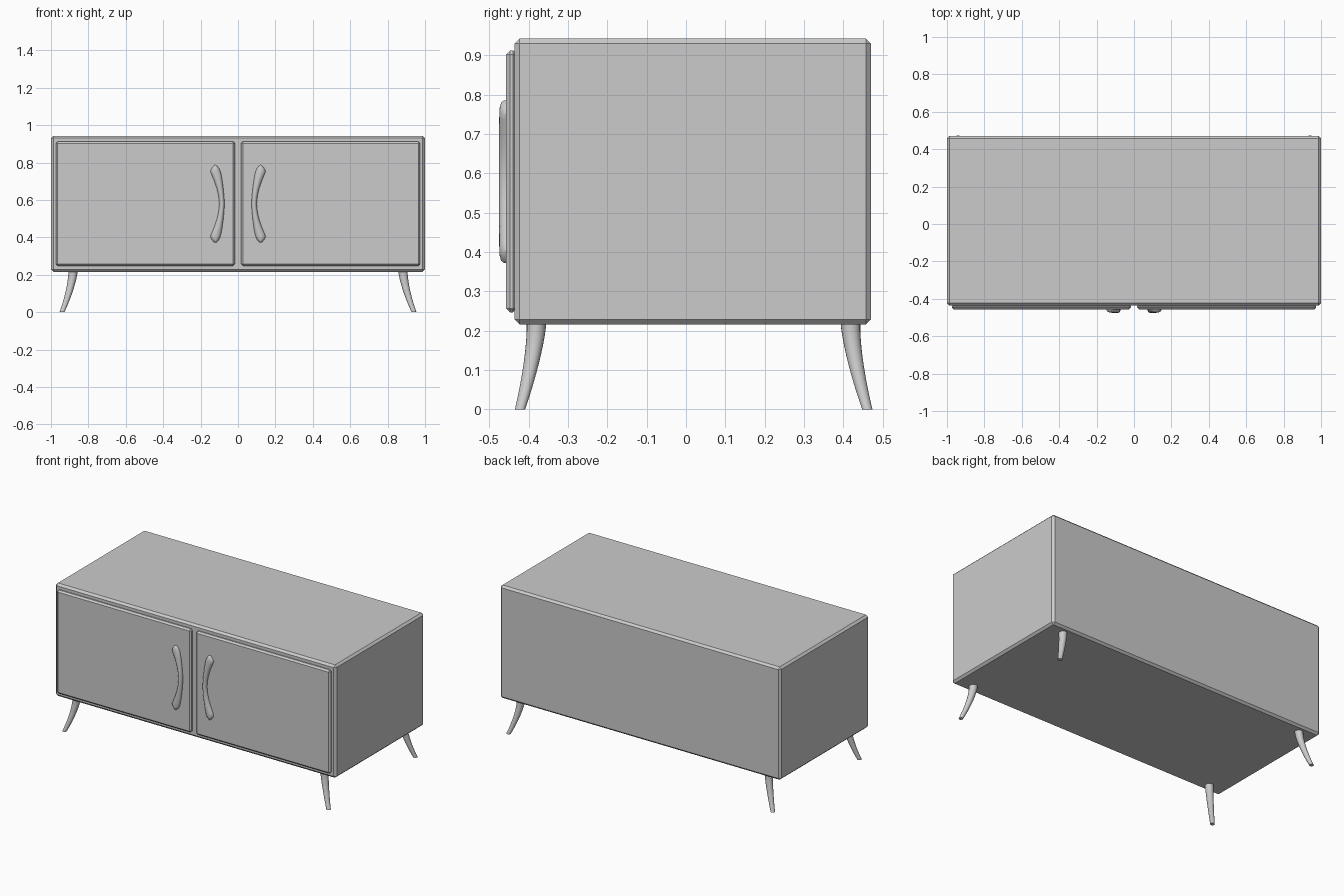
import bpy, bmesh, math

if "Cube" in bpy.data.objects:
    bpy.data.objects.remove(bpy.data.objects["Cube"])


def finish(name, bm, smooth=False):
    bmesh.ops.recalc_face_normals(bm, faces=bm.faces)
    mesh = bpy.data.meshes.new(name)
    bm.to_mesh(mesh)
    bm.free()
    obj = bpy.data.objects.new(name, mesh)
    bpy.context.collection.objects.link(obj)
    if smooth:
        bpy.ops.object.select_all(action='DESELECT')
        obj.select_set(True)
        bpy.context.view_layer.objects.active = obj
        bpy.ops.object.shade_smooth_by_angle(angle=math.radians(40))
    return obj


def box(name, lo, hi, bevel):
    bm = bmesh.new()
    bmesh.ops.create_cube(bm, size=1)
    for v in bm.verts:
        v.co = [(a + b) / 2 + c * (b - a) for a, b, c in zip(lo, hi, v.co)]
    obj = finish(name, bm)
    mod = obj.modifiers.new("bevel", 'BEVEL')
    mod.width = bevel
    mod.segments = 1
    return obj


def loft(name, rings):
    """Skin a list of closed rings and cap both ends."""
    bm = bmesh.new()
    loops = [[bm.verts.new(p) for p in ring] for ring in rings]
    n = len(loops[0])
    for a, b in zip(loops, loops[1:]):
        for i in range(n):
            j = (i + 1) % n
            bm.faces.new((a[i], a[j], b[j], b[i]))
    bm.faces.new(loops[0])
    bm.faces.new(loops[-1])
    return finish(name, bm, smooth=True)


def ellipse(cx, cy, z, rx, ry, n=20):
    angles = [2 * math.pi * i / n for i in range(n)]
    return [(cx + rx * math.cos(a), cy + ry * math.sin(a), z) for a in angles]


# Cabinet body with chamfered edges
box("cabinet_body", (-1, -0.436, 0.216), (1, 0.47, 0.943), 0.013)


# Curved, tapering splayed leg
def leg(name, side, y_top, y_foot):
    rings = []
    for i in range(13):
        t = i / 12
        flare = t ** 1.5
        r = 0.025 - 0.012 * t
        rings.append(ellipse(side * (0.882 + 0.059 * flare),
                             y_top + (y_foot - y_top) * flare,
                             0.22 * (1 - t), r, r))
    loft(name, rings)


# Bowed handle: narrow waist, wide pointed ends (position along length, width, depth)
def handle(name, side):
    half = [(0, 0.014, 0.019), (0.2, 0.0148, 0.019), (0.4, 0.0175, 0.019),
            (0.6, 0.022, 0.019), (0.76, 0.026, 0.019), (0.84, 0.027, 0.0185),
            (0.91, 0.021, 0.0175), (0.97, 0.011, 0.014), (1.0, 0.003, 0.007)]
    profile = [(-t, w, d) for t, w, d in half[:0:-1]] + half
    rings = []
    for t, w, d in profile:
        x = side * (0.086 + 0.035 * min(1, abs(t) / 0.84) ** 1.7)
        rings.append(ellipse(x, -0.456, 0.579 + 0.207 * t, w, d))
    loft(name, rings)


# Doors, handles and legs on both sides
for side, label in ((-1, "left"), (1, "right")):
    x0, x1 = sorted((side * 0.017, side * 0.974))
    box(label + "_door", (x0, -0.457, 0.247), (x1, -0.43, 0.913), 0.01)
    handle(label + "_handle", side)
    leg(label + "_front_leg", side, -0.380, -0.422)
    leg(label + "_back_leg", side, 0.418, 0.461)
